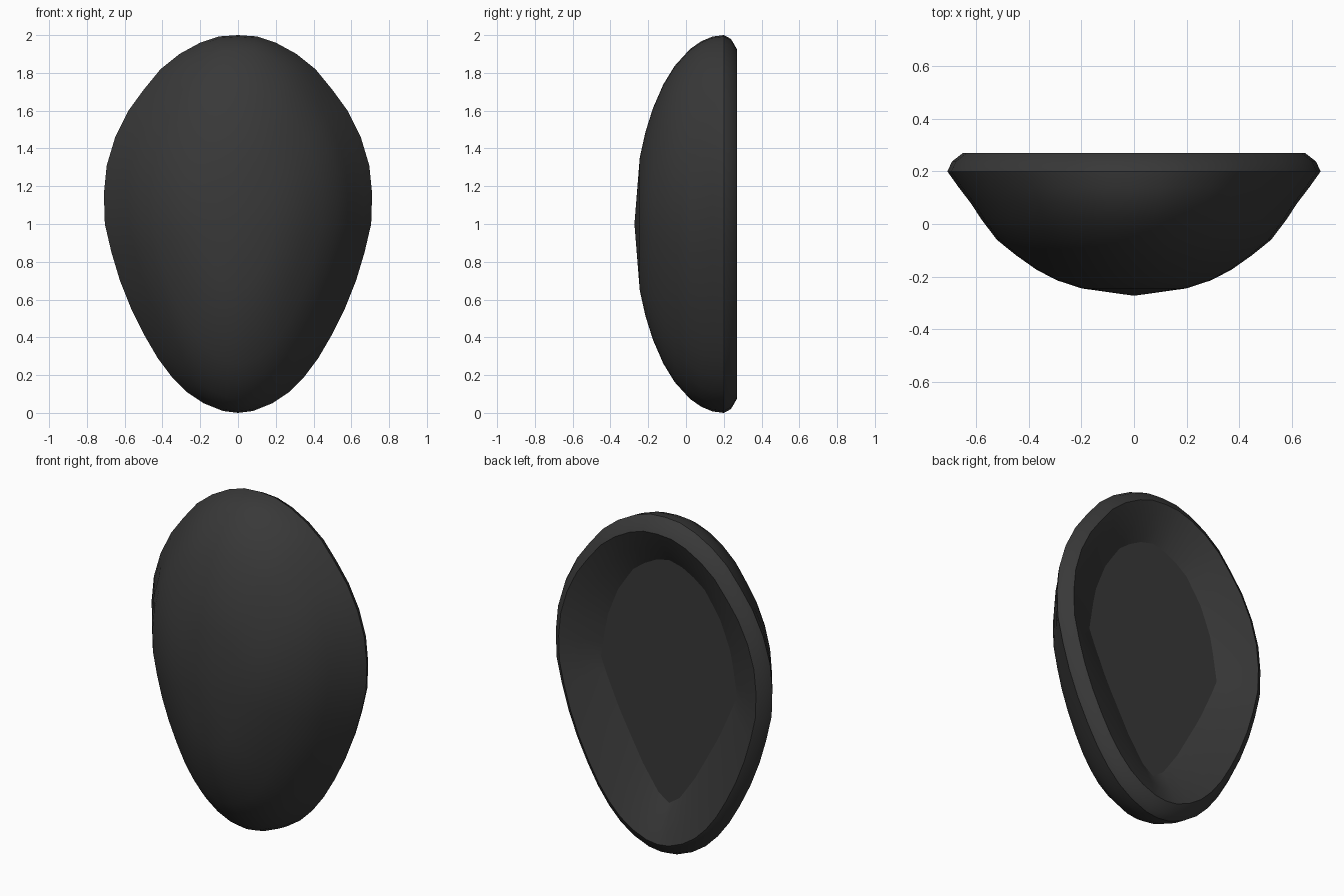
import bpy, bmesh, math
from mathutils import Vector

if "Cube" in bpy.data.objects:
    bpy.data.objects.remove(bpy.data.objects["Cube"])

# half outline of the shell (x, z), top to bottom
OUTER = [(0, 2), (.1, 1.993), (.2, 1.96), (.31, 1.9), (.41, 1.82), (.5, 1.71), (.58, 1.6),
         (.65, 1.46), (.695, 1.31), (.71, 1.16), (.705, 1.0), (.67, .85), (.625, .7), (.565, .55),
         (.495, .41), (.425, .29), (.35, .19), (.27, .11), (.18, .05), (.08, .01), (0, 0)]
# half outline of the flat recess floor
FLOOR = [(0, 1.73), (.12, 1.70), (.24, 1.61), (.34, 1.46), (.41, 1.28), (.45, 1.03),
         (.33, .76), (.17, .47), (.05, .30), (0, .28)]
# dome rings: y, x scale, z scale
DOME = [(-.245, .28, .35), (-.215, .41, .486), (-.175, .52, .613), (-.12, .63, .739),
        (-.06, .735, .837), (.02, .82, .925), (.08, .875, .967), (.14, .94, .992), (.2, 1, 1)]


def resample(pts, n):
    v = [Vector(p) for p in pts]
    seg = [(b - a).length for a, b in zip(v, v[1:])]
    out = []
    for i in range(n):
        d = sum(seg) * i / (n - 1)
        k = 0
        while k < len(seg) - 1 and d > seg[k]:
            d -= seg[k]
            k += 1
        out.append(v[k].lerp(v[k + 1], min(1, d / seg[k])))
    return [tuple(p) for p in out]


def scaled(sx, sz):
    return [(x * sx, 1 + (z - 1) * sz) for x, z in OUTER]


def mix(a, b, t):
    return [(p[0] + (q[0] - p[0]) * t, p[1] + (q[1] - p[1]) * t) for p, q in zip(a, b)]


bm = bmesh.new()


def ring(half, y):
    full = half + [(-x, z) for x, z in half[-2:0:-1]]
    return [bm.verts.new((x, y, z)) for x, z in full]


rim = scaled(.917, .925)
floor = resample(FLOOR, len(OUTER))
rings = [ring(scaled(sx, sz), y) for y, sx, sz in DOME]       # front dome
rings.append(ring(scaled(.975, .98), .238))                  # rolled lip
rings.append(ring(rim, .27))                                 # rim edge
rings.append(ring(mix(rim, floor, .5), .222))                # recess wall
rings.append(ring(floor, .16))                               # recess floor

n = len(rings[0])
for a, b in zip(rings, rings[1:]):
    for i in range(n):
        j = (i + 1) % n
        bm.faces.new((a[i], a[j], b[j], b[i]))
apex = bm.verts.new((0, -.273, 1))
for i in range(n):
    bm.faces.new((apex, rings[0][(i + 1) % n], rings[0][i]))
bm.faces.new(rings[-1])
bmesh.ops.recalc_face_normals(bm, faces=bm.faces)

# smooth shading with creases at the lip, rim and floor
for f in bm.faces:
    f.smooth = True
for r in (rings[8], rings[10], rings[12]):
    for i in range(n):
        bm.edges.get((r[i], r[(i + 1) % n])).smooth = False

me = bpy.data.meshes.new("shell")
bm.to_mesh(me)
bm.free()
shell = bpy.data.objects.new("shell", me)
bpy.context.collection.objects.link(shell)
mat = bpy.data.materials.new("dark_grey")
mat.diffuse_color = (.04, .04, .04, 1)
mat.use_nodes = True
mat.node_tree.nodes["Principled BSDF"].inputs["Base Color"].default_value = mat.diffuse_color
me.materials.append(mat)
